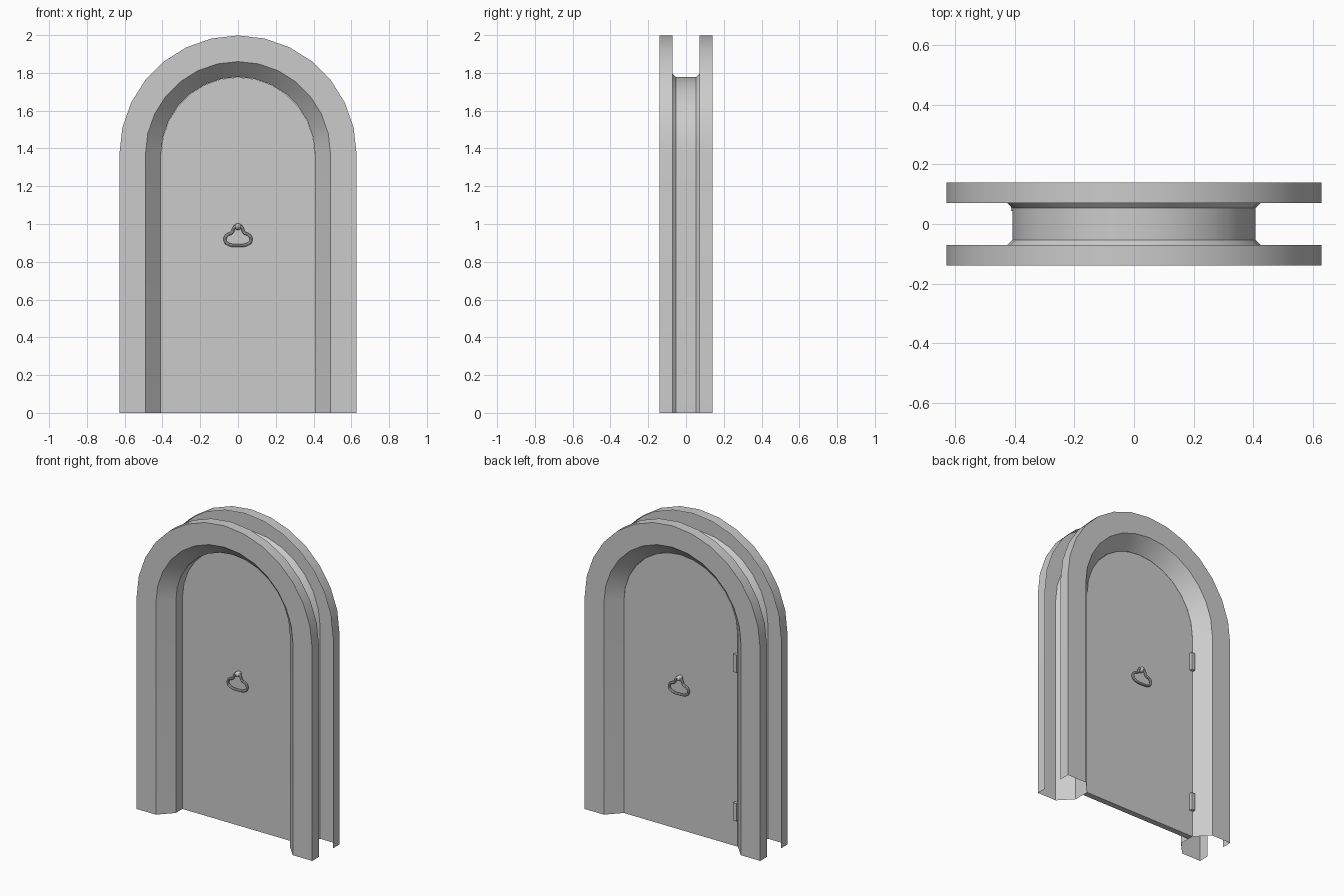
import bpy, bmesh, math

cube = bpy.data.objects.get("Cube")
if cube:
    bpy.data.objects.remove(cube, do_unlink=True)

SPRING = 1.37          # height where the arch begins
SEGMENTS = 14          # facets round the arch
DOOR_R = 0.408         # half width of the opening
DOOR_FRONT, DOOR_BACK = 0.015, 0.053

grey = bpy.data.materials.new("plain_grey")
grey.use_nodes = True
grey.diffuse_color = (0.6, 0.6, 0.6, 1)
grey.node_tree.nodes["Principled BSDF"].inputs["Base Color"].default_value = (0.6, 0.6, 0.6, 1)


def finish(obj, smooth=True):
    obj.data.materials.clear()
    obj.data.materials.append(grey)
    bpy.ops.object.select_all(action='DESELECT')
    obj.select_set(True)
    bpy.context.view_layer.objects.active = obj
    if smooth:
        bpy.ops.object.shade_smooth_by_angle(angle=math.radians(30))
    return obj


def mesh_object(name, bm, smooth=True):
    mesh = bpy.data.meshes.new(name)
    bm.to_mesh(mesh)
    bm.free()
    obj = bpy.data.objects.new(name, mesh)
    bpy.context.collection.objects.link(obj)
    return finish(obj, smooth)


def arch(r):
    """Outline of the doorway at half width r, from foot to foot, as (x, z)."""
    pts = [(r, 0.0)]
    for i in range(SEGMENTS + 1):
        a = math.pi * i / SEGMENTS
        pts.append((r * math.cos(a), SPRING + r * math.sin(a)))
    return pts + [(-r, 0.0)]


# Frame: an open sheet, with its (half width, y) section swept round the arch
half = [(0.628, -0.071), (0.628, -0.139), (0.49, -0.139), (DOOR_R, -0.053)]
section = half + [(r, -y) for r, y in reversed(half)]
bm = bmesh.new()
rows = [[bm.verts.new((x, y, z)) for x, z in arch(r)] for r, y in section]
for a, b in zip(rows, rows[1:]):
    for i in range(len(a) - 1):
        bm.faces.new((a[i], b[i], b[i + 1], a[i + 1]))
bm.normal_update()
# The front face must look forward
front = min(bm.faces, key=lambda f: f.calc_center_median().y)
if front.normal.y > 0:
    bmesh.ops.reverse_faces(bm, faces=bm.faces[:])
mesh_object("door_frame", bm)

# Door leaf, flush with the back of the opening
bm = bmesh.new()
leaf = bm.faces.new([bm.verts.new((x, DOOR_FRONT, z)) for x, z in arch(DOOR_R - 0.001)])
out = bmesh.ops.extrude_face_region(bm, geom=[leaf])
bmesh.ops.translate(bm, vec=(0, DOOR_BACK - DOOR_FRONT, 0),
                    verts=[v for v in out["geom"] if isinstance(v, bmesh.types.BMVert)])
bmesh.ops.recalc_face_normals(bm, faces=bm.faces[:])
mesh_object("door_leaf", bm)

# Hinges on the back
for name, z in (("lower_hinge", 0.23), ("upper_hinge", 1.19)):
    bm = bmesh.new()
    bmesh.ops.create_cube(bm, size=1)
    bmesh.ops.scale(bm, vec=(0.026, 0.028, 0.115), verts=bm.verts[:])
    bmesh.ops.translate(bm, vec=(-0.4, 0.058, z), verts=bm.verts[:])
    mesh_object(name, bm, smooth=False)

# Pull rings and knobs on both sides
right_side = [(0.018, 0.984), (0.032, 0.955), (0.062, 0.938), (0.067, 0.908), (0.042, 0.89)]
ring = ([(0, 0.994)] + right_side + [(0, 0.886)]
        + [(-x, z) for x, z in reversed(right_side)])
for side, surface, out_dir in (("front", DOOR_FRONT, -1), ("back", DOOR_BACK, 1)):
    curve = bpy.data.curves.new(side + "_pull_ring", 'CURVE')
    curve.dimensions = '3D'
    curve.bevel_depth = 0.008
    curve.bevel_resolution = 2
    curve.resolution_u = 4
    spline = curve.splines.new('BEZIER')
    spline.bezier_points.add(len(ring) - 1)
    for p, (x, z) in zip(spline.bezier_points, ring):
        p.co = (x, surface + out_dir * 0.02, z)
        p.handle_left_type = p.handle_right_type = 'AUTO'
    spline.use_cyclic_u = True
    obj = bpy.data.objects.new(side + "_pull_ring", curve)
    bpy.context.collection.objects.link(obj)
    bpy.ops.object.select_all(action='DESELECT')
    obj.select_set(True)
    bpy.context.view_layer.objects.active = obj
    bpy.ops.object.convert(target='MESH')
    finish(bpy.context.view_layer.objects.active)

    bm = bmesh.new()
    bmesh.ops.create_uvsphere(bm, u_segments=12, v_segments=8, radius=0.018)
    bmesh.ops.scale(bm, vec=(1, 1.4, 1), verts=bm.verts[:])
    bmesh.ops.translate(bm, vec=(0, surface + out_dir * 0.012, 0.986), verts=bm.verts[:])
    mesh_object(side + "_knob", bm)
